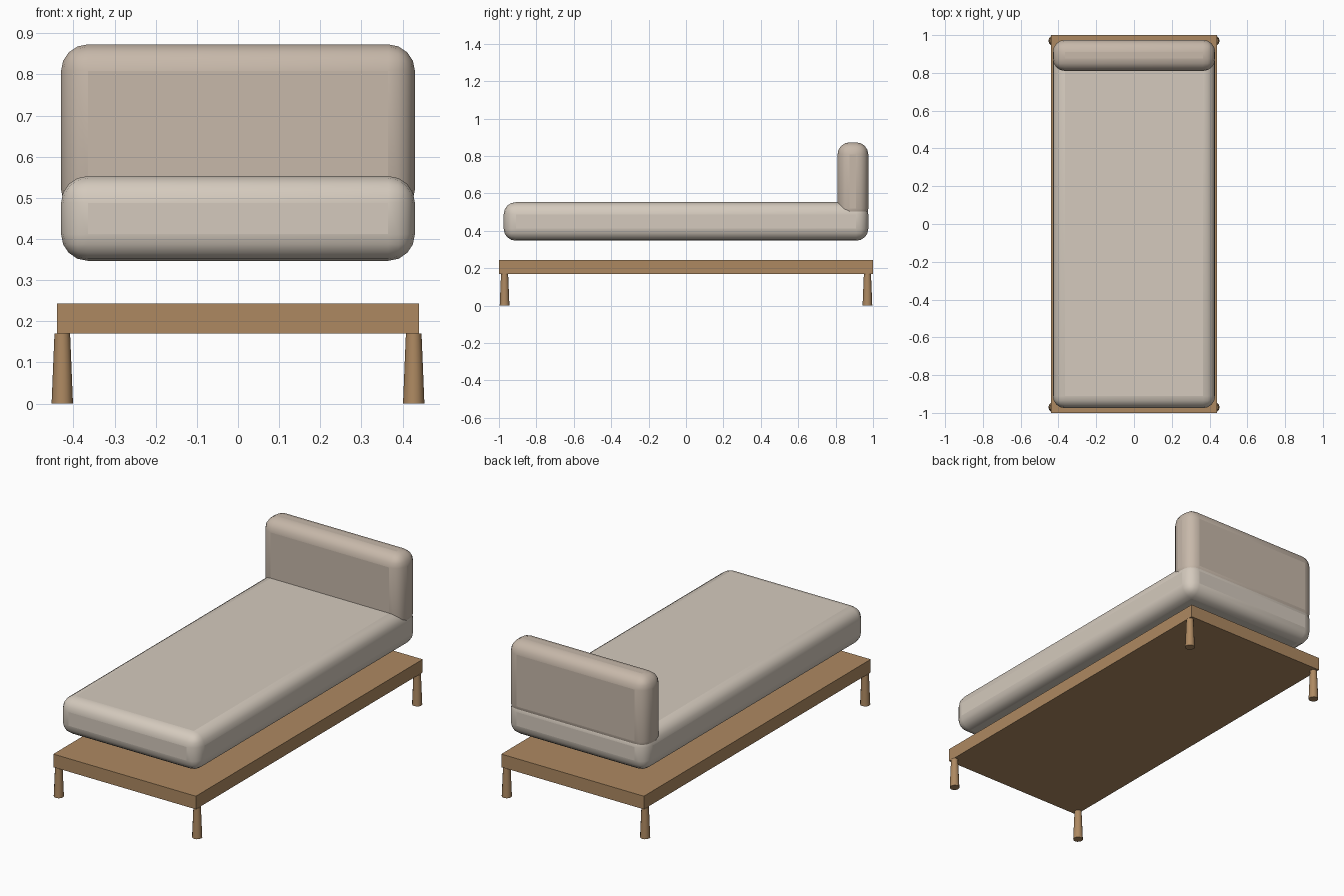
import bpy, math

if "Cube" in bpy.data.objects:
    bpy.data.objects.remove(bpy.data.objects["Cube"])


def material(name, rgb):
    m = bpy.data.materials.new(name)
    m.diffuse_color = (*rgb, 1)
    m.use_nodes = True
    m.node_tree.nodes["Principled BSDF"].inputs["Base Color"].default_value = m.diffuse_color
    return m


wood = material("oak", (0.42, 0.25, 0.12))
linen = material("light_linen", (0.66, 0.59, 0.51))
fabric = material("headboard_fabric", (0.57, 0.48, 0.40))


def box(name, lo, hi, mat, radius=0.0):
    """Box between two corners, with optional soft rounded edges."""
    centre = [(a + b) / 2 for a, b in zip(lo, hi)]
    bpy.ops.mesh.primitive_cube_add(size=1, location=centre)
    ob = bpy.context.object
    ob.name = name
    ob.scale = [b - a for a, b in zip(lo, hi)]
    bpy.ops.object.transform_apply(location=False, rotation=False, scale=True)
    ob.data.materials.append(mat)
    if radius:
        bev = ob.modifiers.new("rounding", 'BEVEL')
        bev.width = radius
        bev.segments = 4
        bpy.ops.object.shade_smooth_by_angle(angle=math.radians(40))
    return ob


# Wooden platform
box("bed_platform", (-0.44, -1.0, 0.17), (0.44, 1.0, 0.243), wood)

# Mattress, floating above the platform, and upright headboard cushion
box("mattress", (-0.43, -0.975, 0.347), (0.43, 0.975, 0.553), linen, 0.065)
box("headboard", (-0.43, 0.81, 0.455), (0.43, 0.975, 0.873), fabric, 0.065)

# Four round legs, wider at the floor
for side, x in (("left", -0.427), ("right", 0.427)):
    for end, y in (("front", -0.97), ("back", 0.97)):
        bpy.ops.mesh.primitive_cone_add(vertices=12, radius1=0.026, radius2=0.019,
                                        depth=0.17, location=(x, y, 0.085))
        leg = bpy.context.object
        leg.name = f"{end}_{side}_leg"
        leg.data.materials.append(wood)
        bpy.ops.object.shade_smooth_by_angle(angle=math.radians(40))
